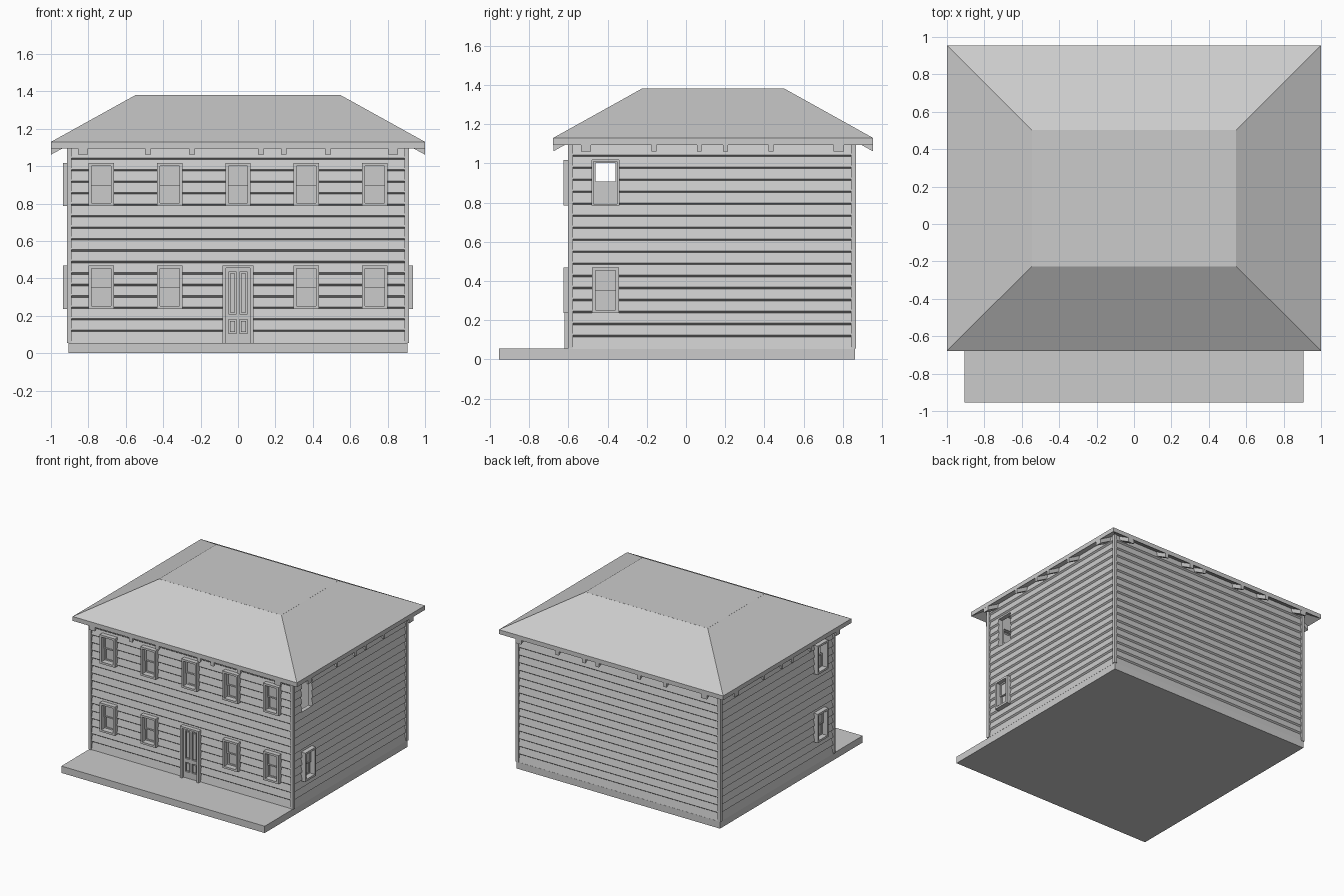
import bpy, bmesh

if "Cube" in bpy.data.objects:
    bpy.data.objects.remove(bpy.data.objects["Cube"])

XW, YF, YB = 0.914, -0.602, 0.867      # corner board faces
CY, HY = (YF + YB) / 2, (YB - YF) / 2


def finish(bm, name):
    bmesh.ops.recalc_face_normals(bm, faces=bm.faces)
    me = bpy.data.meshes.new(name)
    bm.to_mesh(me)
    bm.free()
    ob = bpy.data.objects.new(name, me)
    bpy.context.collection.objects.link(ob)
    return ob


def box(bm, lo, hi):
    r = bmesh.ops.create_cube(bm, size=1)
    for v in r["verts"]:
        v.co = [(a + b) / 2 + c * abs(b - a) for a, b, c in zip(lo, hi, v.co)]


def boxes(name, items):
    bm = bmesh.new()
    for lo, hi in items:
        box(bm, lo, hi)
    return finish(bm, name)


def loft(name, rings, closed=False):
    """Stack of rectangles (x0, x1, y0, y1, z) joined by side faces."""
    bm = bmesh.new()
    rows = [[bm.verts.new(p) for p in ((a, c, z), (b, c, z), (b, d, z), (a, d, z))]
            for a, b, c, d, z in rings]
    pairs = list(zip(rows, rows[1:])) + ([(rows[-1], rows[0])] if closed else [])
    for r, s in pairs:
        for i in range(4):
            j = (i + 1) % 4
            bm.faces.new((r[i], r[j], s[j], s[i]))
    if not closed:
        bm.faces.new(rows[0][::-1])
        bm.faces.new(rows[-1])
    return finish(bm, name)


def place(side, u, v, z):
    """Wall coordinates: u along the wall, v outwards from it."""
    return {"front": (u, YF - v, z), "right": (XW + v, u, z), "left": (-XW - v, u, z)}[side]


def wbox(side, u0, u1, v0, v1, z0, z1):
    return place(side, u0, v0, z0), place(side, u1, v1, z1)


# porch slab
boxes("foundation_slab", [((-0.907, -0.955, 0), (0.907, 0.862, 0.055))])

# lapped siding as a sawtooth stack
rings = []
step = 0.0613
for i in range(18):
    z = 0.054 + i * step
    for inset, zz in ((0.006, z + (0.009 if i else 0)), (0.018, z + step)):
        rings.append((-XW + inset, XW - inset, YF + inset, YB - inset, zz))
walls = loft("siding_walls", rings)

# openings
windows = [("front", u, z) for z in (0.237, 0.786) for u in (-0.73, -0.366, 0.366, 0.73)]
windows += [("front", 0, 0.786), ("left", -0.411, 0.237), ("left", -0.411, 0.786),
            ("right", -0.411, 0.237)]
W, H, T = 0.068, 0.232, 0.016
holes = [wbox(s, u - W + 0.008, u + W - 0.008, -0.12, 0.05, z + 0.008, z + H - 0.008)
         for s, u, z in windows]
holes.append(wbox("right", -0.411 - W, -0.411 + W, -0.12, 0.05, 0.786, 0.786 + H))
holes.append(wbox("front", -0.07, 0.07, -0.025, 0.05, 0.058, 0.46))
cavity = boxes("room_cutter", [((-XW + 0.05, YF + 0.05, 0.07), (XW - 0.05, YB - 0.05, 1.12))])
cutter = boxes("opening_cutter", holes)
for c in (cavity, cutter):
    m = walls.modifiers.new("cut", "BOOLEAN")
    m.object, m.operation, m.solver = c, "DIFFERENCE", "EXACT"
    c.hide_render = True
    c.hide_viewport = True

# corner boards: an L of two boards on each corner
corners = []
for sx in (-1, 1):
    for sy, ye in ((1, YF), (-1, YB)):
        xa, xb = sorted((sx * XW, sx * (XW - 0.025)))
        ya, yb = sorted((ye, ye + sy * 0.025))
        corners.append(((xa, ya, 0.055), (xb, yb, 1.15)))
boxes("corner_boards", corners)

# window casings, sashes and panes
casing, sash, glass = [], [], []


def frame(out, s, u, w, z0, z1, t, v0, v1):
    out += [wbox(s, u - w, u - w + t, v0, v1, z0, z1), wbox(s, u + w - t, u + w, v0, v1, z0, z1),
            wbox(s, u - w + t, u + w - t, v0, v1, z0, z0 + t),
            wbox(s, u - w + t, u + w - t, v0, v1, z1 - t, z1)]


for s, u, z in windows:
    frame(casing, s, u, W, z, z + H, T, -0.04, 0.022)
    iw, mid = W - T, z + H / 2
    halves = [(z + T, mid + 0.005, -0.028)]
    if not (s == "left" and z > 0.5):       # this one has its upper sash open
        halves.append((mid - 0.005, z + H - T, -0.016))
    for z0, z1, v in halves:
        frame(sash, s, u, iw, z0, z1, 0.010, v - 0.006, v + 0.006)
        glass.append(wbox(s, u - iw + 0.008, u + iw - 0.008, v - 0.003, v, z0 + 0.008, z1 - 0.008))
boxes("window_casings", casing)
boxes("window_sashes", sash)
boxes("window_panes", glass)

# door: casing, back leaf, stiles and rails around four panels
boxes("door_casing", [wbox("front", -0.083, -0.065, -0.025, 0.018, 0.055, 0.47),
                      wbox("front", 0.065, 0.083, -0.025, 0.018, 0.055, 0.47),
                      wbox("front", -0.065, 0.065, -0.025, 0.018, 0.455, 0.47)])
leaf = [wbox("front", -0.065, 0.065, -0.024, -0.016, 0.055, 0.455)]
for a, b in ((-0.065, -0.05), (-0.007, 0.007), (0.05, 0.065)):
    leaf.append(wbox("front", a, b, -0.016, -0.003, 0.055, 0.455))
for a, b in ((-0.05, -0.007), (0.007, 0.05)):
    for z0, z1 in ((0.055, 0.105), (0.18, 0.21), (0.435, 0.455)):
        leaf.append(wbox("front", a, b, -0.016, -0.003, z0, z1))
    for z0, z1 in ((0.105, 0.18), (0.21, 0.435)):
        leaf.append(wbox("front", a + 0.008, b - 0.008, -0.016, -0.006, z0 + 0.008, z1 - 0.008))
boxes("door", leaf)

# hipped roof with flat deck, sloped underside
RF, RB = -0.678, 0.955
loft("hip_roof", [(-1, 1, RF, RB, 1.095), (-1, 1, RF, RB, 1.13),
                  (-0.545, 0.545, -0.225, 0.502, 1.382),
                  (-0.545, 0.545, -0.225, 0.502, 1.347)], closed=True)
boxes("roof_deck", [((-0.546, -0.226, 1.35), (0.546, 0.503, 1.382))])

# rafter tails under the eaves
tails = bmesh.new()
PROFILE = ((0, 1.062), (0.12, 1.128), (0.12, 1.172), (0, 1.106))   # inset from eave, z


def tail(a, b, to_world):
    r = [[tails.verts.new(to_world(t, d, z)) for d, z in PROFILE] for t in (a, b)]
    tails.faces.new(r[0])
    tails.faces.new(r[1][::-1])
    for i in range(4):
        j = (i + 1) % 4
        tails.faces.new((r[0][i], r[1][i], r[1][j], r[0][j]))


for c, h in ((-0.828, 0.027), (-0.481, 0.015), (-0.246, 0.015), (0.123, 0.015),
             (0.244, 0.015), (0.481, 0.015), (0.828, 0.027)):
    tail(c - h, c + h, lambda t, d, z: (t, RF + 0.001 + d, z))
    tail(c - h, c + h, lambda t, d, z: (t, RB - 0.001 - d, z))
for c, h in ((-0.51, 0.026), (-0.163, 0.012), (0.068, 0.012), (0.202, 0.012),
             (0.434, 0.012), (0.78, 0.026)):
    tail(c - h, c + h, lambda t, d, z: (0.999 - d, t, z))
    tail(c - h, c + h, lambda t, d, z: (-0.999 + d, t, z))
finish(tails, "rafter_tails")
